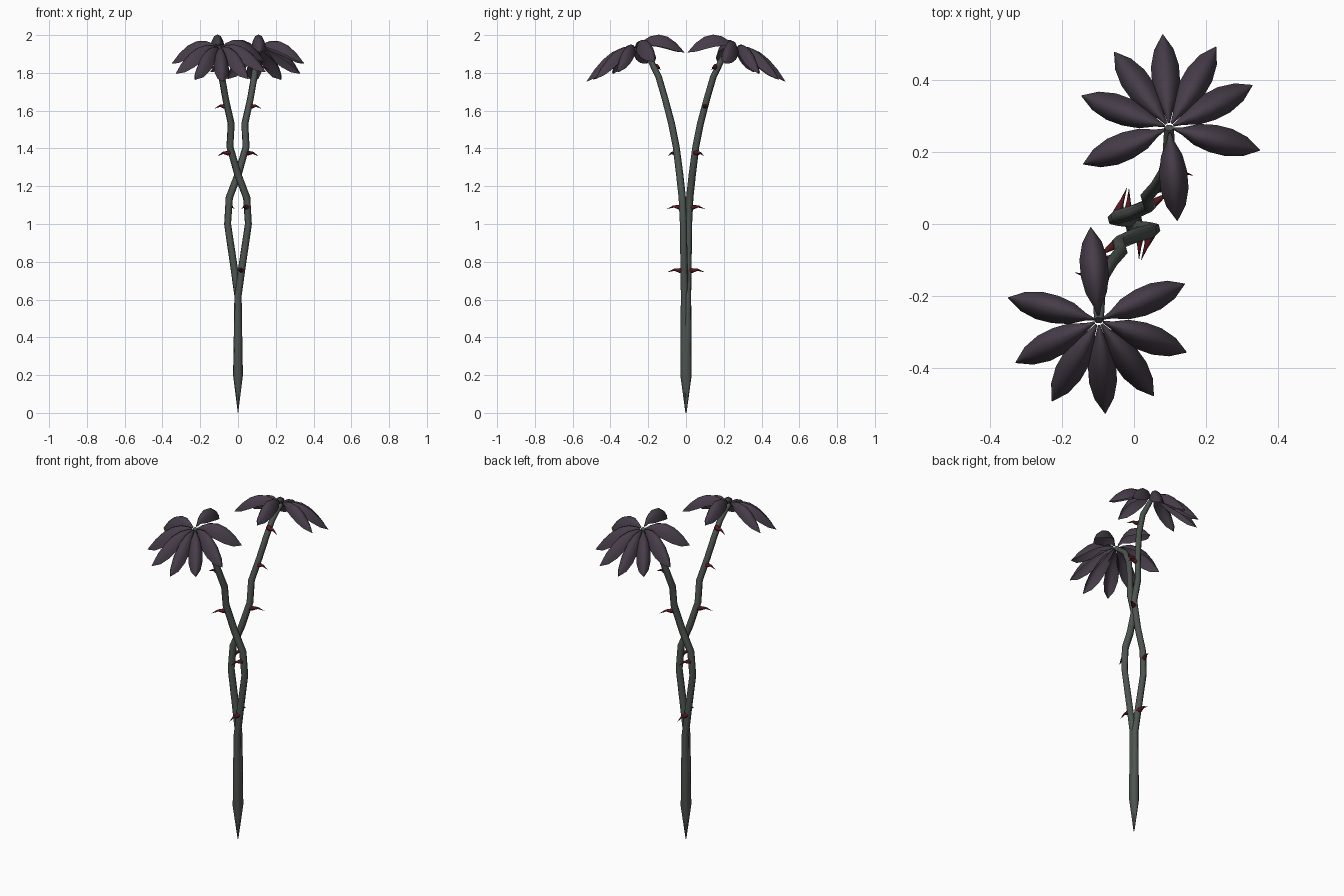
import bpy, math
from mathutils import Vector

if "Cube" in bpy.data.objects:
    bpy.data.objects.remove(bpy.data.objects["Cube"])


def material(name, rgb):
    m = bpy.data.materials.new(name)
    m.diffuse_color = (*rgb, 1)
    m.use_nodes = True
    m.node_tree.nodes["Principled BSDF"].inputs["Base Color"].default_value = m.diffuse_color
    return m


STEM = material("stem_green", (0.075, 0.09, 0.08))
LEAF = material("petal_purple", (0.062, 0.046, 0.066))
THORN = material("thorn_red", (0.09, 0.01, 0.015))


def make(name, verts, faces, mat, s):
    # s = -1 turns the part half way round the vertical axis
    me = bpy.data.meshes.new(name)
    me.from_pydata([(v[0] * s, v[1] * s, v[2]) for v in verts], [], faces)
    me.materials.append(mat)
    ob = bpy.data.objects.new(name, me)
    bpy.context.collection.objects.link(ob)
    bpy.context.view_layer.objects.active = ob
    for o in bpy.data.objects:
        o.select_set(o == ob)
    bpy.ops.object.shade_smooth_by_angle(angle=math.radians(65))


def tube(name, pts, n, mat, s):
    # pts: (x, y, z, radius) along the path; the frame is carried along without twist
    P = [Vector(p[:3]) for p in pts]
    verts, faces = [], []
    t0 = (P[1] - P[0]).normalized()
    side = t0.orthogonal().normalized()
    for i, p in enumerate(P):
        t = (P[min(i + 1, len(P) - 1)] - P[max(i - 1, 0)]).normalized()
        side = t0.rotation_difference(t) @ side
        t0, up = t, t.cross(side)
        for k in range(n):
            a = 2 * math.pi * k / n
            verts.append(p + (side * math.cos(a) + up * math.sin(a)) * pts[i][3])
    for i in range(len(P) - 1):
        for k in range(n):
            a, b = i * n + k, i * n + (k + 1) % n
            faces.append((a, b, b + n, a + n))
    faces += [tuple(range(n))[::-1], tuple(range(len(verts) - n, len(verts)))]
    make(name, verts, faces, mat, s)


STEM_PATH = [(0, 0.002, 0, 0.001), (0, 0.004, 0.2, 0.027), (0, 0.007, 0.42, 0.023),
             (0, 0.008, 0.62, 0.02), (-0.018, 0.01, 0.75, 0.02), (-0.055, 0.014, 1.0, 0.019),
             (-0.046, 0.02, 1.14, 0.02), (0, 0.033, 1.26, 0.02), (0.043, 0.052, 1.41, 0.019),
             (0.036, 0.076, 1.53, 0.019), (0.065, 0.11, 1.66, 0.018), (0.086, 0.145, 1.78, 0.018),
             (0.096, 0.19, 1.87, 0.017), (0.098, 0.268, 1.932, 0.014)]

# base and tip of each thorn
THORNS = [((-0.016, 0.026, 0.755), (-0.014, 0.098, 0.745)),
          ((-0.046, 0.03, 1.09), (-0.02, 0.1, 1.08)),
          ((0.05, 0.055, 1.377), (0.108, 0.095, 1.36)),
          ((0.067, 0.1, 1.625), (0.125, 0.1, 1.61)),
          ((0.1, 0.155, 1.83), (0.165, 0.135, 1.815))]

CENTRE = Vector((0.098, 0.268, 1.93))
ANGLES = [94, 60, 27, -14, -85, 203, 160, 126]
WIDTHS = [(0.05, 0.003), (0.15, 0.011), (0.3, 0.03), (0.48, 0.039), (0.66, 0.039),
          (0.84, 0.027), (1.0, 0.001)]


def petal(name, deg, s):
    # arched and cupped petal, tips lying in a plane that slopes outward
    a = math.radians(deg)
    u = Vector((math.cos(a), math.sin(a), 0))
    side = Vector((-u.y, u.x, 0))
    drop = -0.098 - 0.3 * 0.26 * u.y
    arch = 0.073 - 0.01 * u.y
    verts, faces = [], []
    for t, w in WIDTHS:
        c = CENTRE + u * 0.26 * t
        c.z += drop * t + arch * 4 * t * (1 - t)
        for j in (-1, -0.8, -0.45, 0, 0.45, 0.8, 1):
            p = c + side * w * j
            p.z -= 0.3 * side.y * w * j + 1.65 * w * abs(j) ** 2.5
            verts.append(p)
    for i in range(len(WIDTHS) - 1):
        for j in range(6):
            b = i * 7 + j
            faces.append((b, b + 7, b + 8, b + 1))
    make(name, verts, faces, LEAF, s)


for side_name, s in (("back", 1), ("front", -1)):
    # twisted stem
    tube(side_name + "_stem", STEM_PATH, 6, STEM, s)
    # hooked thorns
    for i, (b, t) in enumerate(THORNS):
        b, t = Vector(b), Vector(t)
        b0 = b - (t - b) * 0.15
        m = b.lerp(t, 0.5) + Vector((0, 0, 0.008))
        tube(f"{side_name}_thorn_{i + 1}",
             [(*b0, 0.016), (*b.lerp(t, 0.15), 0.012), (*m, 0.006), (*t, 0.0005)], 6, THORN, s)
    # flower head
    for i, d in enumerate(ANGLES):
        petal(f"{side_name}_petal_{i + 1}", d, s)
